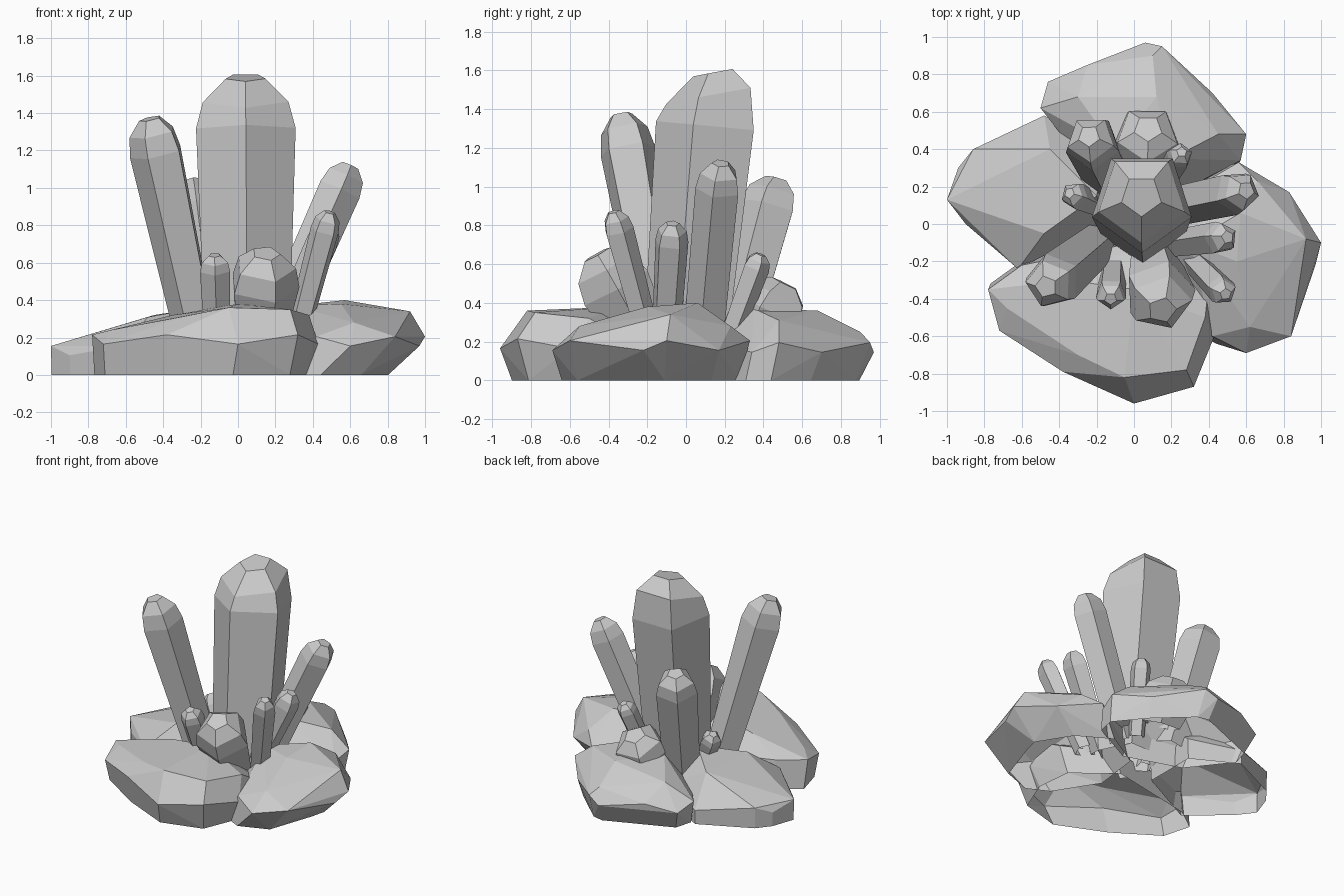
import bpy, bmesh, math
from mathutils import Vector

if "Cube" in bpy.data.objects:
    bpy.data.objects.remove(bpy.data.objects["Cube"])

stone = bpy.data.materials.new("grey_stone")
stone.use_nodes = True
GREY = (0.6, 0.6, 0.6, 1)
stone.diffuse_color = GREY
stone.node_tree.nodes["Principled BSDF"].inputs["Base Color"].default_value = GREY


def finish(name, bm):
    """Turn a bmesh into a flat shaded stone object."""
    mesh = bpy.data.meshes.new(name)
    bm.to_mesh(mesh)
    bm.free()
    mesh.materials.append(stone)
    bpy.context.collection.objects.link(bpy.data.objects.new(name, mesh))


def crystal(name, base, tip, base_radius, radius, spin, taper=1.0, nod=0.0):
    """Five-sided column that flares upwards and closes in a faceted cap."""
    base, tip = Vector(base), Vector(tip)
    axis = (tip - base).normalized()
    side = Vector((1, 0, 0))
    side = (side - axis * side.dot(axis)).normalized()
    depth = axis.cross(side)
    # distance below the tip, radius and forward slope of each ring
    levels = [((tip - base).length, base_radius, 0),
              (radius * taper, radius, 0),
              (radius * taper * 0.42, radius * 0.86, nod),
              (0, radius * 0.4, nod)]
    bm = bmesh.new()
    rings = []
    for drop, ring_radius, slope in levels:
        ring = []
        for i in range(5):
            a = math.radians(spin) + math.tau * i / 5
            offset = (side * math.cos(a) + depth * math.sin(a)) * ring_radius
            offset.z += slope * offset.y
            ring.append(bm.verts.new(tip - axis * drop + offset))
        rings.append(ring)
    for low, high in zip(rings, rings[1:]):
        for i in range(5):
            j = (i + 1) % 5
            bm.faces.new((low[i], low[j], high[j], high[i]))
    bm.faces.new(rings[-1])
    bmesh.ops.recalc_face_normals(bm, faces=bm.faces)
    finish(name, bm)


def boulder(name, outline, foot, shift, edge, top):
    """Faceted convex rock shell, open underneath, on a smaller shifted foot."""
    centre = sum((Vector(p) for p in outline), Vector((0, 0))) / len(outline)
    bm = bmesh.new()
    for i, point in enumerate(outline):
        p = Vector(point)
        q = centre.lerp(p, foot) + Vector(shift)
        bm.verts.new((p.x, p.y, edge + 0.025 * (-1) ** i))
        bm.verts.new((q.x, q.y, 0))
    for point in top:
        bm.verts.new(point)
    hull = bmesh.ops.convex_hull(bm, input=bm.verts)
    loose = {g for key in ("geom_interior", "geom_unused") for g in hull[key]
             if isinstance(g, bmesh.types.BMVert)}
    bmesh.ops.delete(bm, geom=list(loose), context="VERTS")
    bmesh.ops.recalc_face_normals(bm, faces=bm.faces)
    underside = [f for f in bm.faces if max(v.co.z for v in f.verts) < 0.001]
    bmesh.ops.delete(bm, geom=underside, context="FACES")
    bmesh.ops.dissolve_limit(bm, angle_limit=math.radians(4),
                             verts=bm.verts, edges=bm.edges)
    finish(name, bm)


# Base rocks
boulder("front_rock",
        [(-.78, -.35), (-.72, -.57), (-.38, -.79), (0, -.96), (.32, -.87),
         (.43, -.6), (.4, -.32), (.1, -.08), (-.6, -.22)],
        .95, (-.02, .04), .19,
        [(-.68, -.45, .24), (-.35, -.3, .32), (-.3, -.7, .31), (-.05, -.82, .36),
         (.28, -.78, .35), (.38, -.5, .32), (0, -.35, .38)])
boulder("left_rock",
        [(-1, .13), (-.94, .3), (-.86, .4), (-.48, .58), (-.15, .4),
         (-.15, 0), (-.62, -.24), (-.9, 0)],
        .99, (0, 0), .13,
        [(-.74, .2, .23), (-.48, -.05, .31), (-.45, .4, .32), (-.2, .15, .36)])
boulder("back_rock",
        [(-.5, .62), (-.46, .76), (-.25, .85), (.06, .97), (.15, .95),
         (.42, .7), (.6, .48), (.57, .34), (.2, .15), (-.25, .3)],
        .93, (.02, -.05), .17,
        [(-.3, .68, .31), (.1, .9, .25), (.12, .68, .36), (.45, .48, .31),
         (.2, .35, .37), (-.1, .4, .36)])
boulder("right_rock",
        [(.56, .33), (.83, .17), (1, -.1), (.97, -.22), (.84, -.6),
         (.6, -.69), (.42, -.6), (.2, -.25), (.25, .15)],
        .9, (-.16, 0), .18,
        [(.57, .06, .4), (.55, -.2, .38), (.92, -.08, .34), (.62, -.55, .28),
         (.66, .23, .28), (.3, -.1, .37)])

# Large columns
crystal("main_crystal", (.05, .01, .1), (.04, .15, 1.59), .235, .28, 270, 1, .28)
crystal("tall_left_crystal", (-.2, -.11, .12), (-.47, -.335, 1.37),
        .115, .15, 250, 1.25)
crystal("tall_right_crystal", (.17, .09, .15), (.6, .18, 1.12),
        .11, .12, 60, 1.2)
crystal("back_crystal", (-.13, .23, .15), (-.24, .47, 1.04),
        .13, .15, 270)

# Small columns
crystal("front_right_crystal", (.3, -.18, .15), (.49, -.375, .87),
        .065, .08, 90, 1.3)
crystal("right_crystal", (.2, -.11, .15), (.5, -.07, .81), .075, .09, 30, 1.2)
crystal("front_crystal", (-.11, -.22, .15), (-.125, -.4, .64), .07, .085, 270)
crystal("back_right_crystal", (.15, .2, .15), (.255, .385, .65), .06, .072, 90)
crystal("left_crystal", (-.2, .1, .2), (-.345, .165, .49), .06, .075, 200)

# Stubby nodules
crystal("front_nodule", (.11, -.22, .22), (.15, -.46, .65), .15, .195, 290)
crystal("back_nodule", (.06, .36, .2), (.075, .51, .5), .14, .195, 270, .8)
